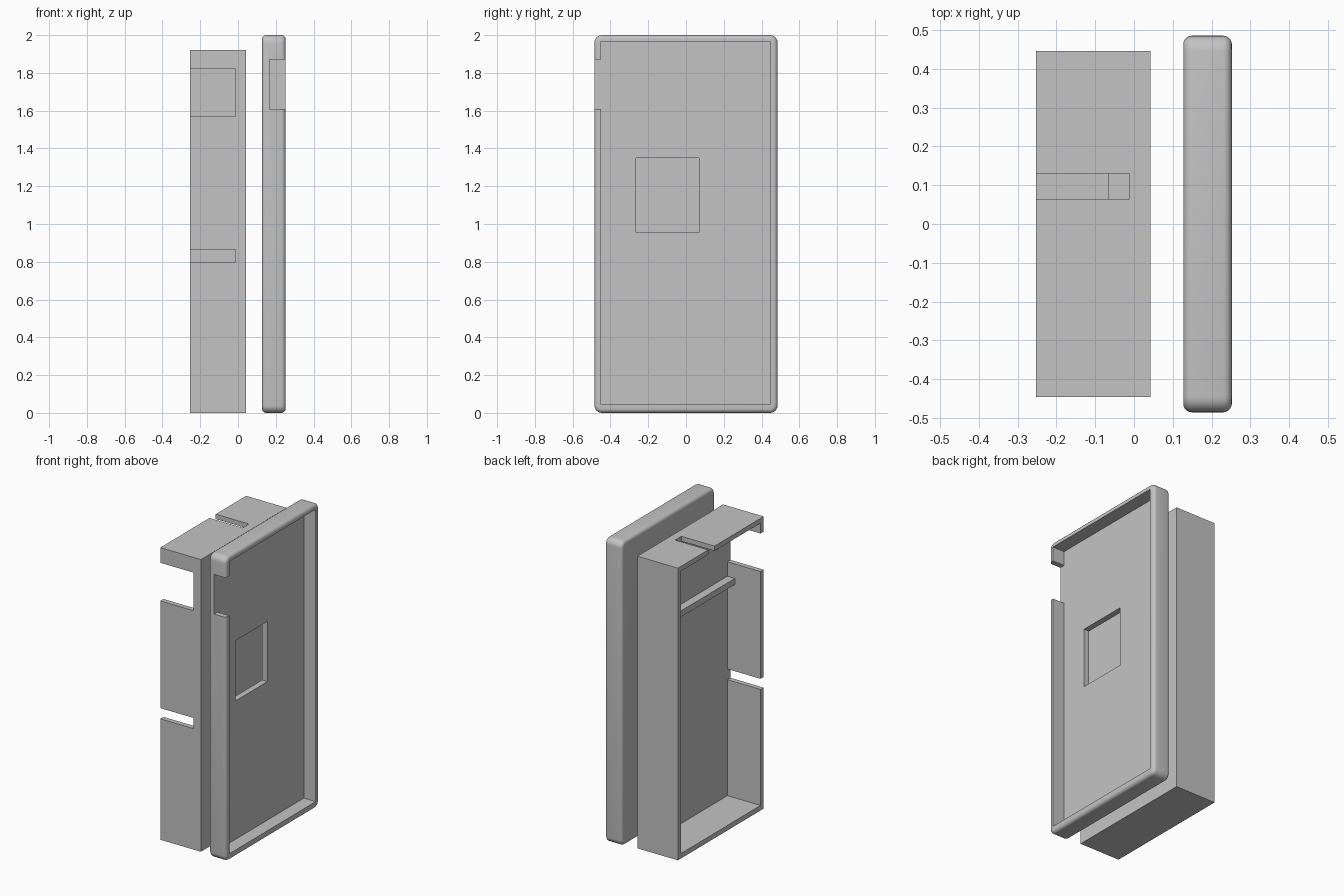
import bpy
import bmesh
from mathutils import Vector

cube = bpy.data.objects.get("Cube")
if cube:
    bpy.data.objects.remove(cube, do_unlink=True)

grey = bpy.data.materials.new("plain_grey")
grey.use_nodes = True
COLOUR = (0.55, 0.55, 0.55, 1)
grey.diffuse_color = COLOUR
grey.node_tree.nodes["Principled BSDF"].inputs["Base Color"].default_value = COLOUR


def block(name, x, y, z, corner=0, edge=0):
    """Box from ranges; corner rounds the outline seen along x, edge rounds its two rims."""
    bm = bmesh.new()
    bmesh.ops.create_cube(bm, size=1)
    for v in bm.verts:
        v.co = Vector([(r[0] + r[1]) / 2 + c * (r[1] - r[0])
                       for r, c in zip((x, y, z), v.co)])
    if corner:
        along = [e for e in bm.edges
                 if abs(e.verts[0].co.x - e.verts[1].co.x) > 1e-4]
        bmesh.ops.bevel(bm, geom=along, offset=corner, segments=6,
                        profile=0.5, affect='EDGES')
    if edge:
        rims = [e for e in bm.edges
                if abs(e.verts[0].co.x - e.verts[1].co.x) < 1e-4]
        bmesh.ops.bevel(bm, geom=rims, offset=edge, segments=5,
                        profile=0.5, affect='EDGES')
    bmesh.ops.recalc_face_normals(bm, faces=bm.faces)
    mesh = bpy.data.meshes.new(name)
    bm.to_mesh(mesh)
    bm.free()
    mesh.materials.append(grey)
    obj = bpy.data.objects.new(name, mesh)
    bpy.context.collection.objects.link(obj)
    return obj


def cut(target, *ranges):
    """Subtract a box from the target."""
    cutter = block("cutter", *ranges)
    cutter.hide_render = True
    mod = target.modifiers.new("cut", 'BOOLEAN')
    mod.operation = 'DIFFERENCE'
    mod.solver = 'EXACT'
    mod.object = cutter
    bpy.context.view_layer.objects.active = target
    bpy.ops.object.modifier_apply(modifier=mod.name)
    bpy.data.objects.remove(cutter, do_unlink=True)


# Deep tray, open towards -x
FLOOR = -0.012
tray = block("tray", (-0.253, 0.042), (-0.445, 0.445), (0, 1.92))
cut(tray, (-0.4, FLOOR), (-0.413, 0.413), (0.033, 1.888))
# Two slots in the front wall, one in the top wall
for z in ((1.57, 1.82), (0.795, 0.865)):
    cut(tray, (-0.4, FLOOR), (-0.6, -0.39), z)
cut(tray, (-0.4, FLOOR), (0.065, 0.13), (1.8, 2.1))

# Cross bar on the tray floor
block("cross_bar", (-0.066, FLOOR + 0.005), (-0.42, 0.42), (1.435, 1.475))

# Shallow rounded cover, open towards +x
cover = block("cover", (0.127, 0.252), (-0.485, 0.485), (0, 2),
              corner=0.04, edge=0.022)
cut(cover, (0.166, 0.4), (-0.45, 0.447), (0.045, 1.965))
# Rim notch and window
cut(cover, (0.166, 0.4), (-0.6, -0.43), (1.61, 1.87))
cut(cover, (0.05, 0.2), (-0.265, 0.07), (0.955, 1.35))

# Smooth the rounded cover, keeping its edges sharp
bpy.ops.object.select_all(action='DESELECT')
cover.select_set(True)
bpy.context.view_layer.objects.active = cover
bpy.ops.object.shade_smooth_by_angle(angle=0.6)
